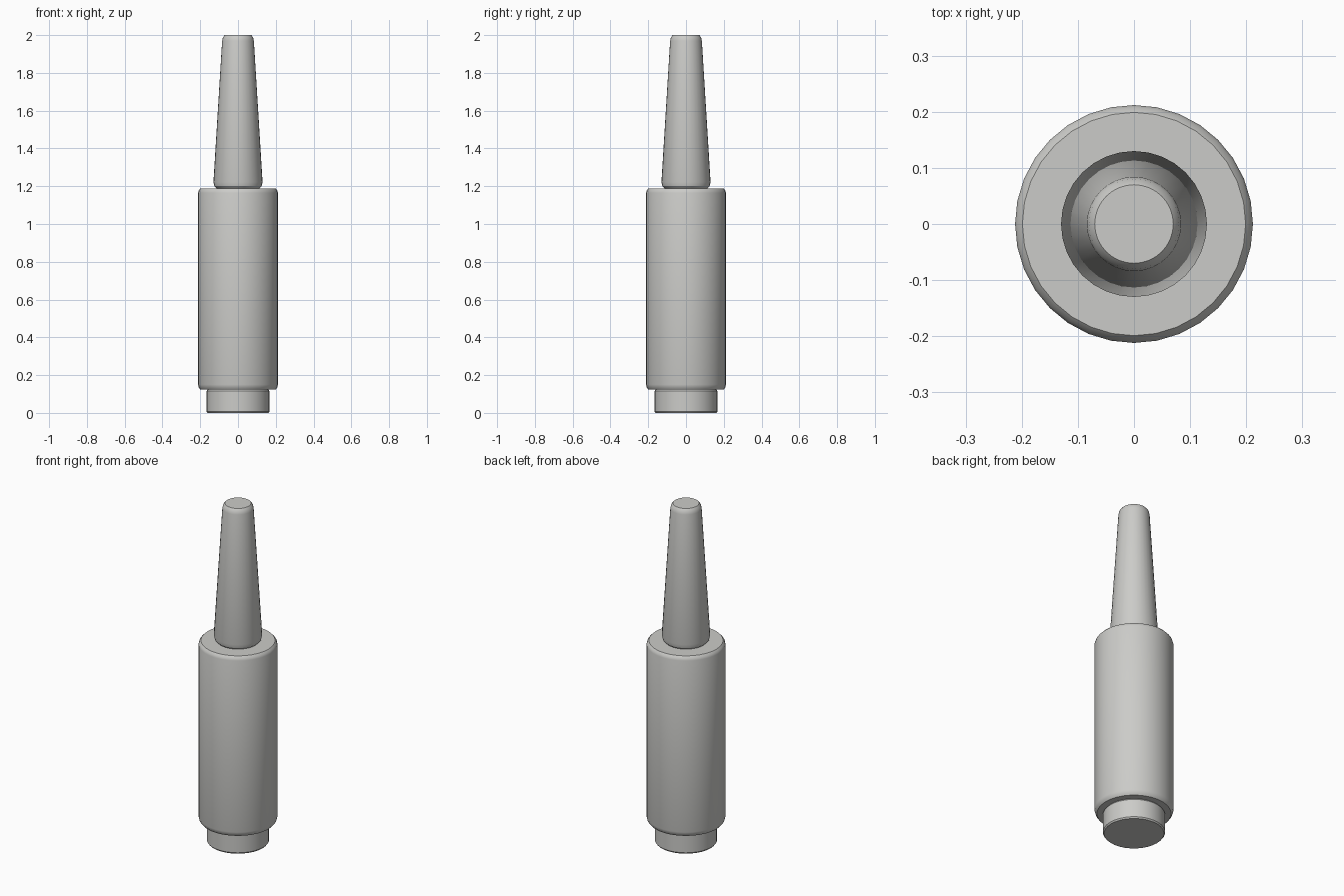
import bpy, bmesh, math

cube = bpy.data.objects.get("Cube")
if cube:
    bpy.data.objects.remove(cube, do_unlink=True)

SIDES = 32

grey = bpy.data.materials.new("light_grey")
grey.use_nodes = True
colour = (0.6, 0.6, 0.58, 1)
grey.diffuse_color = colour
grey.node_tree.nodes["Principled BSDF"].inputs["Base Color"].default_value = colour


def turned_part(name, profile):
    """Closed solid made by turning a (radius, height) profile about z."""
    bm = bmesh.new()
    rings = []
    for r, z in profile:
        rings.append([bm.verts.new((r * math.cos(math.tau * i / SIDES),
                                    r * math.sin(math.tau * i / SIDES), z))
                      for i in range(SIDES)])
    for low, high in zip(rings, rings[1:]):
        for i in range(SIDES):
            j = (i + 1) % SIDES
            bm.faces.new((low[i], low[j], high[j], high[i]))
    bm.faces.new(rings[0][::-1])
    bm.faces.new(rings[-1])
    mesh = bpy.data.meshes.new(name)
    bm.to_mesh(mesh)
    bm.free()
    mesh.materials.append(grey)
    obj = bpy.data.objects.new(name, mesh)
    bpy.context.collection.objects.link(obj)
    bpy.ops.object.select_all(action="DESELECT")
    obj.select_set(True)
    bpy.context.view_layer.objects.active = obj
    bpy.ops.object.shade_smooth_by_angle(angle=math.radians(30))
    return obj


# Short foot under the body
turned_part("base_plug", [(0.161, 0), (0.167, 0.008), (0.167, 0.115), (0.161, 0.123)])

# Main barrel with softened rims
turned_part("barrel", [(0.199, 0.123), (0.208, 0.134), (0.212, 0.15),
                       (0.212, 1.165), (0.208, 1.178), (0.199, 1.188)])

# Tapered tip with rounded ends
turned_part("tapered_tip", [(0.113, 1.188), (0.125, 1.2), (0.13, 1.222),
                            (0.084, 1.97), (0.08, 1.988), (0.07, 2.0)])
